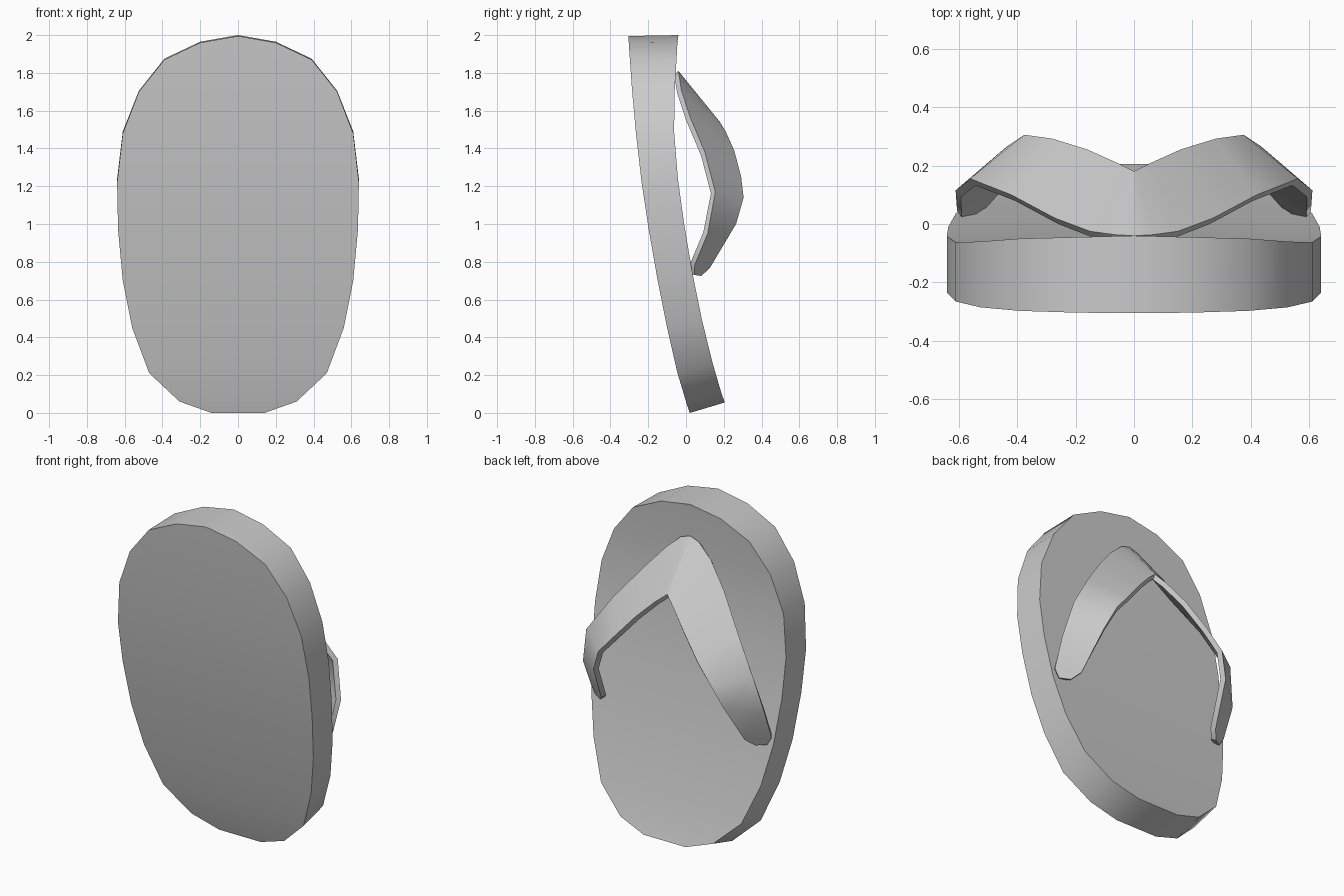
import bpy, bmesh

if "Cube" in bpy.data.objects:
    bpy.data.objects.remove(bpy.data.objects["Cube"])


def make_object(name, bm, angle):
    me = bpy.data.meshes.new(name)
    bm.to_mesh(me)
    bm.free()
    ob = bpy.data.objects.new(name, me)
    bpy.context.collection.objects.link(ob)
    bpy.ops.object.select_all(action='DESELECT')
    ob.select_set(True)
    bpy.context.view_layer.objects.active = ob
    bpy.ops.object.shade_smooth_by_angle(angle=angle)
    return ob


# Sole stations from heel to toe: half width, front y, front z, back y, back z
STATIONS = [
    (.14, .02, 0, .205, .055), (.31, .00, .06, .185, .113),
    (.47, -.045, .21, .142, .26), (.56, -.10, .45, .085, .49),
    (.61, -.15, .70, .035, .735), (.635, -.197, .97, -.01, 1.0),
    (.64, -.235, 1.22, -.043, 1.24), (.61, -.265, 1.48, -.063, 1.49),
    (.525, -.285, 1.70, -.06, 1.705), (.39, -.297, 1.87, -.05, 1.875),
    (.20, -.303, 1.96, -.045, 1.965), (0, -.305, 1.995, -.04, 2.0)]

bm = bmesh.new()
rings = []
for x, fy, fz, by, bz in STATIONS:
    rings.append([bm.verts.new(p) for p in
                  ((-x, fy, fz), (x, fy, fz), (x, by, bz), (-x, by, bz))])
for a, b in zip(rings, rings[1:]):
    for i in range(4):
        j = (i + 1) % 4
        bm.faces.new((a[i], a[j], b[j], b[i]))
bm.faces.new(rings[0])
bmesh.ops.remove_doubles(bm, verts=bm.verts[:], dist=.0005)
bmesh.ops.recalc_face_normals(bm, faces=bm.faces[:])
make_object("sole", bm, .7)

# Strap half: outer edge and inner edge pairs from the toe post to the side
OUTER = [(0, -.04, 1.81), (.06, -.037, 1.79), (.15, -.025, 1.71),
         (.27, .02, 1.57), (.42, .10, 1.38), (.56, .155, 1.17),
         (.61, .115, .95), (.605, .045, .78), (.575, .045, .73)]
INNER = [(0, .18, 1.54), (.005, .183, 1.535), (.06, .21, 1.49),
         (.16, .255, 1.39), (.28, .292, 1.25), (.375, .305, 1.14),
         (.435, .265, 1.0), (.48, .125, .765), (.52, .08, .725)]

bm = bmesh.new()
o = [bm.verts.new(p) for p in OUTER]
n = [bm.verts.new(p) for p in INNER]
for i in range(len(o) - 1):
    bm.faces.new((o[i], o[i + 1], n[i + 1], n[i]))
for f in bm.faces:
    f.normal_update()
if sum(f.normal.y for f in bm.faces) < 0:
    bmesh.ops.reverse_faces(bm, faces=bm.faces[:])
strap = make_object("strap", bm, .7)
strap.modifiers.new("both_sides", 'MIRROR').merge_threshold = .001
shell = strap.modifiers.new("thickness", 'SOLIDIFY')
shell.thickness = .03
shell.offset = -1
# Keep the strap's rim crisp after thickening
for m in list(strap.modifiers):
    bpy.ops.object.modifier_apply(modifier=m.name)
bpy.ops.object.shade_smooth_by_angle(angle=.7)
